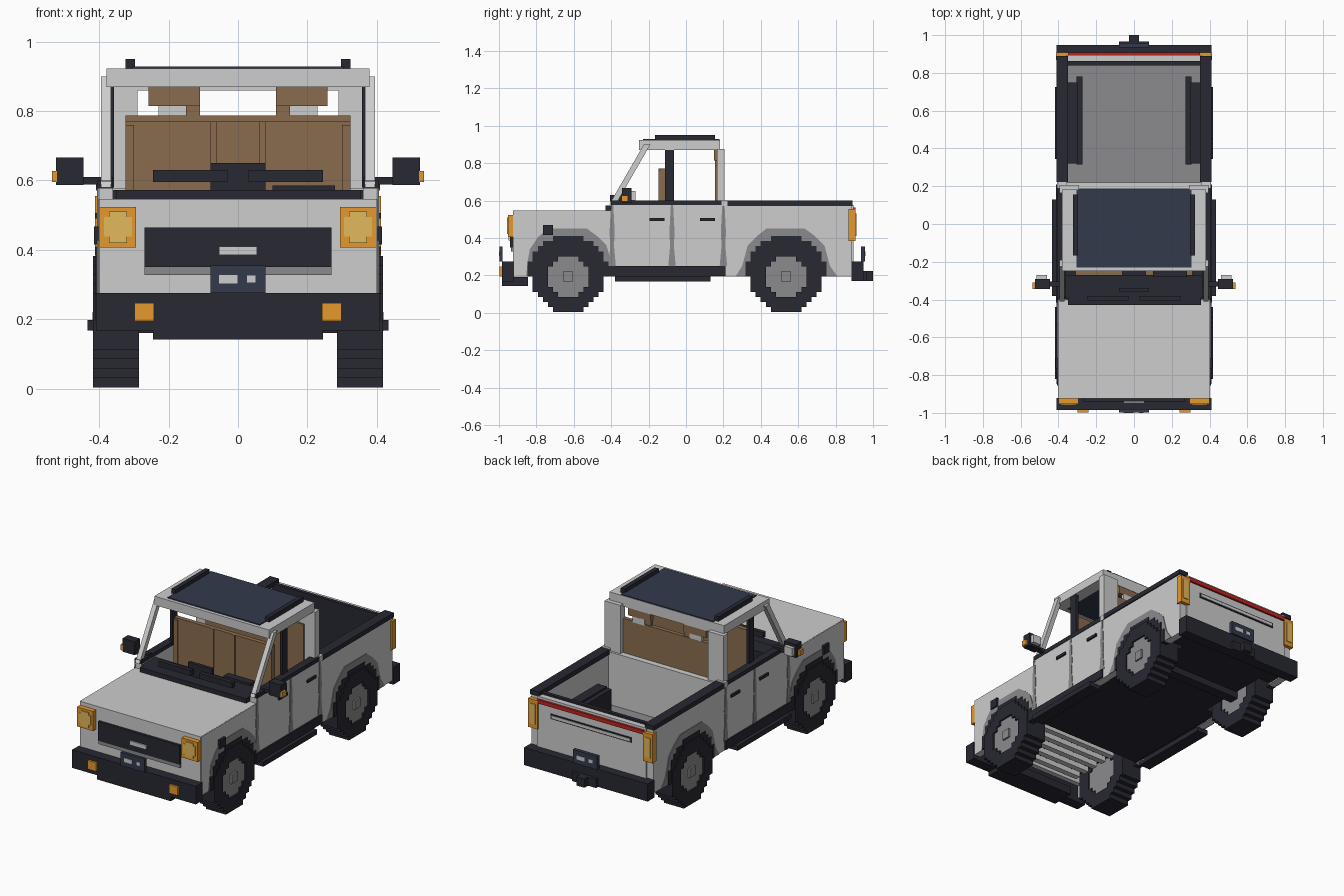
import bpy, bmesh, math

if "Cube" in bpy.data.objects:
    bpy.data.objects.remove(bpy.data.objects["Cube"])


def material(name, r, g, b):
    m = bpy.data.materials.new(name)
    m.diffuse_color = (r, g, b, 1)
    m.use_nodes = True
    m.node_tree.nodes["Principled BSDF"].inputs["Base Color"].default_value = m.diffuse_color
    return m


BODY = material("light_grey_paint", .61, .61, .61)
MID = material("mid_grey", .26, .26, .27)
DARK = material("charcoal", .021, .021, .032)
BROWN = material("brown_leather", .255, .15, .078)
ORANGE = material("orange_lamp", .78, .32, .027)
YELLOW = material("yellow_lens", .76, .48, .11)
BLUE = material("navy_glass", .033, .041, .073)
RED = material("red_lamp", .52, .017, .012)


def prism(name, pts, x0, x1, mat):
    """Extrude a (y, z) outline from x0 to x1."""
    bm = bmesh.new()
    a = [bm.verts.new((x0, y, z)) for y, z in pts]
    b = [bm.verts.new((x1, y, z)) for y, z in pts]
    n = len(pts)
    bm.faces.new(a)
    bm.faces.new(b[::-1])
    for i in range(n):
        j = (i + 1) % n
        bm.faces.new((a[j], a[i], b[i], b[j]))
    bmesh.ops.recalc_face_normals(bm, faces=bm.faces)
    me = bpy.data.meshes.new(name)
    bm.to_mesh(me)
    bm.free()
    me.materials.append(mat)
    ob = bpy.data.objects.new(name, me)
    bpy.context.collection.objects.link(ob)
    return ob


def box(name, x0, x1, y0, y1, z0, z1, mat):
    return prism(name, [(y0, z0), (y1, z0), (y1, z1), (y0, z1)], x0, x1, mat)


def pair_prism(name, pts, x0, x1, mat):
    prism(name + "_left", pts, x0, x1, mat)
    prism(name + "_right", pts, -x1, -x0, mat)


def pair(name, x0, x1, y0, y1, z0, z1, mat):
    pair_prism(name, [(y0, z0), (y1, z0), (y1, z1), (y0, z1)], x0, x1, mat)


STEP = .0271


def stepped(cy, cz, n, half=False):
    """Blocky circle of n steps radius; half gives the upper arc, front to rear."""
    side = []
    for i in range(0 if half else -n, n):
        w = round(math.sqrt(n * n - (i + .5) ** 2)) * STEP
        for z in (i * STEP, (i + 1) * STEP):
            if len(side) > 1 and side[-1][0] == w and side[-2][0] == w:
                side.pop()
            side.append((w, z))
    return [(cy - w, cz + z) for w, z in side] + [(cy + w, cz + z) for w, z in reversed(side)]


AXLES = {"front": -.63, "rear": .535}
AZ = .193

# Side panels with wheel openings
pair_prism("side_panel", [(-.92, AZ), (-.92, .545), (-.40, .545), (-.40, .577), (.885, .577), (.885, AZ)]
           + stepped(AXLES["rear"], AZ, 8, True)[::-1]
           + stepped(AXLES["front"], AZ, 8, True)[::-1], .36, .403, BODY)

# Wheels and arches
for end, cy in AXLES.items():
    tread = stepped(cy, AZ, 7, True) + stepped(cy, AZ, 4, True)[::-1]
    pair_prism(end + "_tyre_top", tread, .285, .418, DARK)
    pair_prism(end + "_tyre_bottom", [(y, 2 * AZ - z) for y, z in tread], .285, .418, DARK)
    pair_prism(end + "_rim", stepped(cy, AZ, 4), .29, .408, MID)
    pair(end + "_hub_cap", .40, .419, cy - .027, cy + .027, AZ - .027, AZ + .027, MID)
    pair_prism(end + "_arch_lip", stepped(cy, AZ, 8, True) + stepped(cy, AZ, 7, True)[::-1], .37, .411, DARK)
    front = [(-.225, AZ), (-.205, .34), (-.165, .40), (-.11, .45)]
    if end == "rear":
        front = [(-.27, AZ), (-.235, .25), (-.205, .36), (-.155, .41), (-.105, .45)]
    back = [(.10, .45), (.155, .41), (.205, .36), (.235, .25), (.275, AZ)]
    flare = [(cy + y, z) for y, z in front + back]
    pair_prism(end + "_arch_shade", flare + stepped(cy, AZ, 8, True)[::-1], .40, .407, MID)
box("rear_axle", -.29, .29, .505, .565, .16, .22, DARK)

# Hood and nose
box("hood", -.40, .40, -.92, -.40, .53, .546, BODY)
box("nose", -.40, .40, -.925, -.89, .27, .546, BODY)
box("engine_bay", -.28, .28, -.86, -.42, .27, .53, DARK)
for i in range(5):
    y = -.82 + i * .075
    box("belly_slat", -.26, .26, y, y + .035, .235, .265, BODY)
box("grille", -.27, .27, -.94, -.92, .35, .465, DARK)
box("grille_lower_strip", -.27, .27, -.935, -.92, .328, .35, MID)
box("grille_bar", -.055, .055, -.948, -.93, .385, .41, BODY)
pair("headlight", .294, .40, -.953, -.915, .406, .523, ORANGE)
pair("headlight_lens", .306, .386, -.957, -.95, .438, .494, YELLOW)
pair("headlight_lens_core", .32, .372, -.958, -.95, .42, .51, YELLOW)
pair("side_marker", .395, .416, -.765, -.71, .415, .468, DARK)

# Front bumper
box("front_bumper", -.41, .41, -.985, -.92, .167, .275, DARK)
pair("fog_lamp", .242, .298, -.997, -.98, .194, .246, ORANGE)
box("skid_plate", -.245, .245, -.985, -.845, .142, .19, DARK)
box("front_plate", -.08, .08, -.998, -.98, .275, .355, BLUE)
box("front_plate_patch", -.055, -.002, -1.0, -.997, .303, .327, BODY)
box("front_plate_small_patch", .026, .051, -1.0, -.997, .306, .326, BODY)

# Underbody, sills and steps
box("underbody_middle", -.375, .375, -.41, .30, .20, .25, DARK)
box("underbody_rear", -.28, .28, .30, .88, .20, .25, DARK)
box("underbody_tail", -.375, .375, .76, .88, .20, .25, DARK)
pair("sill", .35, .412, -.415, .21, .197, .25, DARK)
pair("step_bar", .36, .434, -.38, .13, .168, .197, DARK)

# Doors: seams and handles
for y in (-.395, -.075, .20):
    pair_prism("door_seam", [(y - .02, .25), (y + .02, .25), (y + .01, .36), (y + .014, .43),
                             (y + .006, .577), (y - .006, .577), (y - .014, .43), (y - .01, .36)], .40, .406, MID)
for y in (-.195, .075):
    pair("door_handle", .40, .413, y, y + .08, .49, .506, DARK)
pair("door_belt", .36, .406, -.40, .19, .575, .60, DARK)

# Cab
box("cab_back_wall", -.36, .36, .185, .22, .22, .585, BODY)
pair("cab_shoulder", .355, .408, .19, .222, .57, .602, BODY)
box("cowl", -.35, .355, -.43, -.375, .545, .573, DARK)
box("dashboard", -.36, .36, -.39, -.27, .45, .572, DARK)
box("dash_screen", -.08, .08, -.36, -.34, .565, .65, DARK)
pair("wiper", .03, .245, -.405, -.38, .596, .63, DARK)
box("steering_wheel", .10, .28, -.28, -.235, .47, .586, DARK)
pair_prism("front_pillar", [(-.41, .58), (-.375, .58), (-.19, .90), (-.225, .90)], .367, .395, BODY)
pair("middle_pillar", .357, .373, -.112, -.064, .58, .875, DARK)
pair("rear_pillar", .29, .395, .165, .207, .575, .875, BODY)
pair("roof_side", .305, .38, -.25, .182, .87, .923, BODY)
box("roof_front", -.305, .305, -.25, -.23, .87, .923, BODY)
box("roof_rear", -.305, .305, .165, .182, .86, .923, BODY)
box("roof_glass", -.305, .305, -.23, .18, .875, .929, BLUE)
pair("roof_rail", .297, .324, -.167, .155, .92, .951, DARK)

# Seats
box("front_seat_back", -.325, .325, -.14, -.113, .25, .77, BROWN)
pair("front_seat_cushion", .06, .31, -.27, -.14, .25, .44, BROWN)
pair("front_seat_bolster", .30, .325, -.146, -.12, .44, .76, BROWN)
pair("front_seat_inner_bolster", .06, .08, -.146, -.12, .44, .77, BROWN)
box("rear_panel", -.325, .325, .155, .18, .25, .787, BROWN)
pair("headrest", .11, .258, .15, .18, .815, .872, BROWN)
pair("headrest_post", .11, .15, .155, .175, .78, .82, BROWN)
pair("headrest_backing", .15, .23, .165, .18, .78, .82, BODY)

# Door mirrors
pair("mirror_arm", .36, .45, -.33, -.305, .588, .61, DARK)
pair("mirror_housing", .445, .525, -.343, -.292, .587, .667, DARK)
pair("mirror_glass", .46, .515, -.295, -.27, .60, .65, BODY)
pair("mirror_indicator", .522, .537, -.345, -.31, .595, .628, ORANGE)

# Cargo bed
box("bed_floor", -.36, .36, .22, .85, .245, .27, MID)
pair("wheel_box", .30, .36, .32, .75, .27, .43, DARK)
pair("wheel_box_bench", .272, .305, .315, .78, .27, .42, DARK)
pair("bed_rail", .35, .41, .222, .89, .572, .60, DARK)

# Tailgate and rear lamps
box("tailgate", -.36, .36, .86, .895, .20, .577, BODY)
box("tailgate_liner", -.36, .36, .84, .862, .25, .588, DARK)
box("tailgate_red_strip", -.35, .35, .89, .907, .54, .563, RED)
box("tailgate_groove", -.27, .27, .89, .899, .465, .495, DARK)
box("tailgate_groove_fill", -.26, .26, .895, .902, .472, .488, BODY)
pair("tail_lamp", .35, .412, .868, .907, .383, .555, ORANGE)
pair("tail_lamp_lens", .362, .40, .90, .911, .41, .53, YELLOW)

# Rear bumper
box("rear_bumper", -.41, .41, .885, .948, .17, .275, DARK)
box("rear_plate", -.08, .08, .935, .957, .275, .355, BLUE)
box("rear_plate_patch", .002, .055, .955, .959, .303, .327, BODY)
box("rear_plate_small_patch", -.051, -.026, .955, .959, .306, .326, BODY)
box("tow_bracket", -.08, .08, .94, .967, .17, .222, DARK)
box("tow_hitch", -.027, .027, .94, 1.0, .17, .222, DARK)
